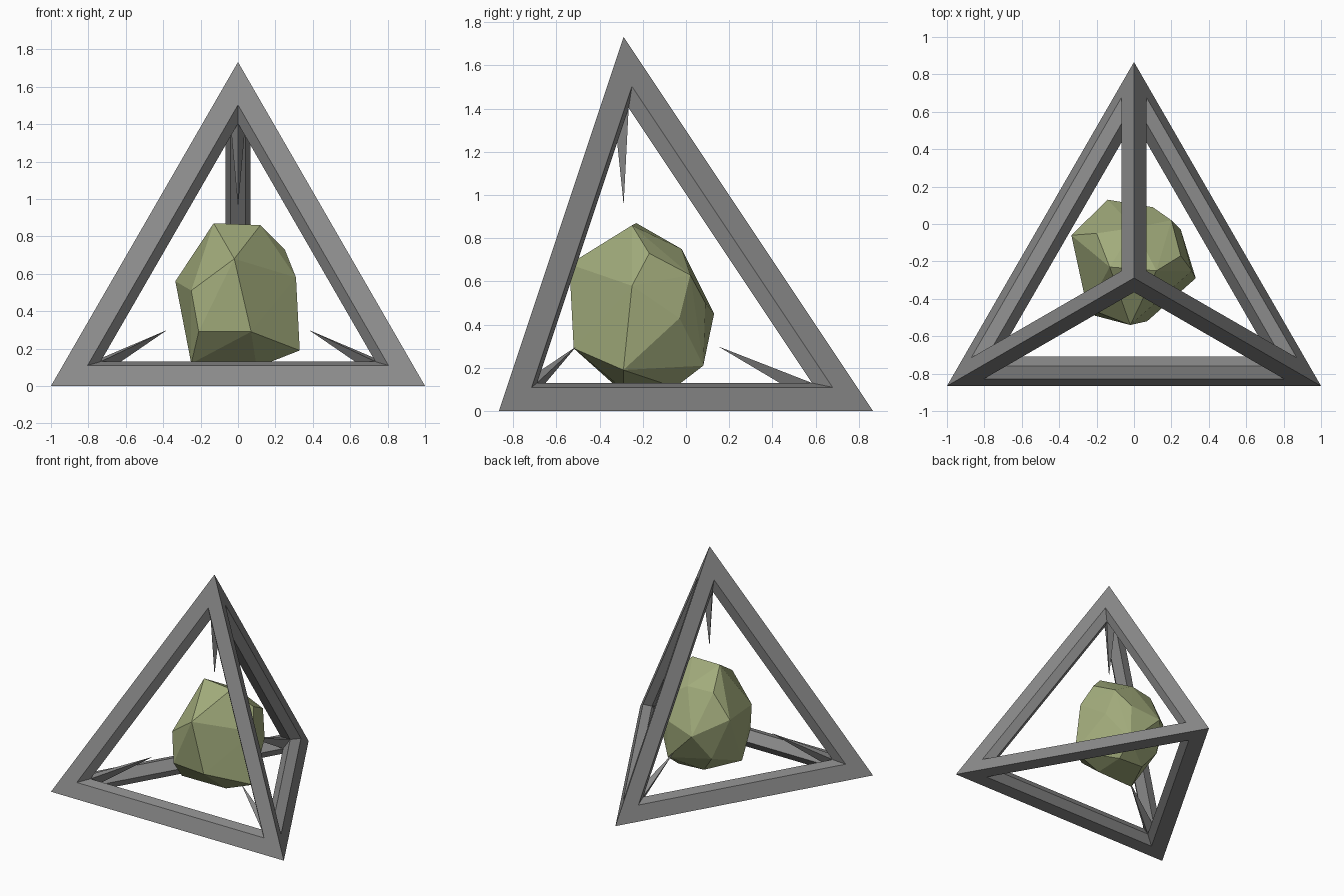
import bpy, bmesh, math
from mathutils import Vector

if "Cube" in bpy.data.objects:
    bpy.data.objects.remove(bpy.data.objects["Cube"])


def material(name, rgb):
    m = bpy.data.materials.new(name)
    m.diffuse_color = (*rgb, 1)
    m.use_nodes = True
    m.node_tree.nodes["Principled BSDF"].inputs["Base Color"].default_value = m.diffuse_color
    return m


def add_object(name, bm, mat):
    bmesh.ops.recalc_face_normals(bm, faces=bm.faces)
    me = bpy.data.meshes.new(name)
    bm.to_mesh(me)
    bm.free()
    me.materials.append(mat)
    ob = bpy.data.objects.new(name, me)
    bpy.context.collection.objects.link(ob)
    return ob


grey = material("iron grey", (0.26, 0.26, 0.26))
green = material("olive stone", (0.36, 0.41, 0.2))

# Pyramid frame: four inset faces with tapered hole walls, spikes at the corners
H = math.sqrt(3)
corners = [Vector(c) for c in ((-1, -H / 2, 0), (1, -H / 2, 0), (0, H / 2, 0), (0, -H / 6, H))]
centre = Vector((0, -H / 6, 0.482))
SPIKE = 0.777
faces = ((0, 1, 3), (1, 2, 3), (2, 0, 3), (0, 2, 1))


def inset_corner(f, v, inset, depth):
    """Corner v of face f, moved inside the face and then into the solid."""
    a, b = [corners[i] for i in f if i != v]
    p = corners[v]
    da, db = (a - p).normalized(), (b - p).normalized()
    n = da.cross(db).normalized()
    if n.dot(centre - p) < 0:
        n = -n
    return p + (da + db) * inset / math.sin(da.angle(db)) + n * depth


bm = bmesh.new()
outer = [bm.verts.new(c) for c in corners]
tips = [bm.verts.new(c + (centre - c).normalized() * SPIKE) for c in corners]
rim, inner = {}, {}
for k, f in enumerate(faces):
    for v in f:
        rim[k, v] = bm.verts.new(inset_corner(f, v, 0.116, 0))
        inner[k, v] = bm.verts.new(inset_corner(f, v, 0.157, 0.06))
    for i in range(3):
        a, b = f[i], f[(i + 1) % 3]
        bm.faces.new((outer[a], outer[b], rim[k, b], rim[k, a]))
        bm.faces.new((rim[k, a], rim[k, b], inner[k, b], inner[k, a]))
for i in range(4):
    for j in range(i + 1, 4):
        # the two faces sharing edge i-j; one chamfer strip and two spike sides
        k, l = [n for n, f in enumerate(faces) if i in f and j in f]
        bm.faces.new((inner[k, i], inner[k, j], inner[l, j], inner[l, i]))
        for v in (i, j):
            bm.faces.new((inner[k, v], inner[l, v], tips[v]))
add_object("spiked_frame", bm, grey)

# Floating rock: hull of a few rough points
rock = [(-.13, -.23, .87), (.12, -.25, .86), (-.02, -.54, .68), (.31, -.25, .58),
        (.33, -.29, .19), (.07, -.52, .29), (-.335, -.06, .56), (-.25, -.45, .51),
        (-.21, -.49, .29), (-.25, -.33, .12), (.25, -.17, .73), (.2, .02, .63),
        (-.14, .13, .45), (.1, .09, .5), (0, -.02, .75), (.1, .08, .21),
        (.1, -.05, .11), (.1, -.29, .1), (-.12, -.05, .12), (.25, -.03, .43),
        (-.22, .0, .25), (-.2, -.05, .74)]
bm = bmesh.new()
res = bmesh.ops.convex_hull(bm, input=[bm.verts.new(p) for p in rock])
bmesh.ops.delete(bm, geom=[v for v in bm.verts if not v.link_faces], context='VERTS')
add_object("rock", bm, green)
